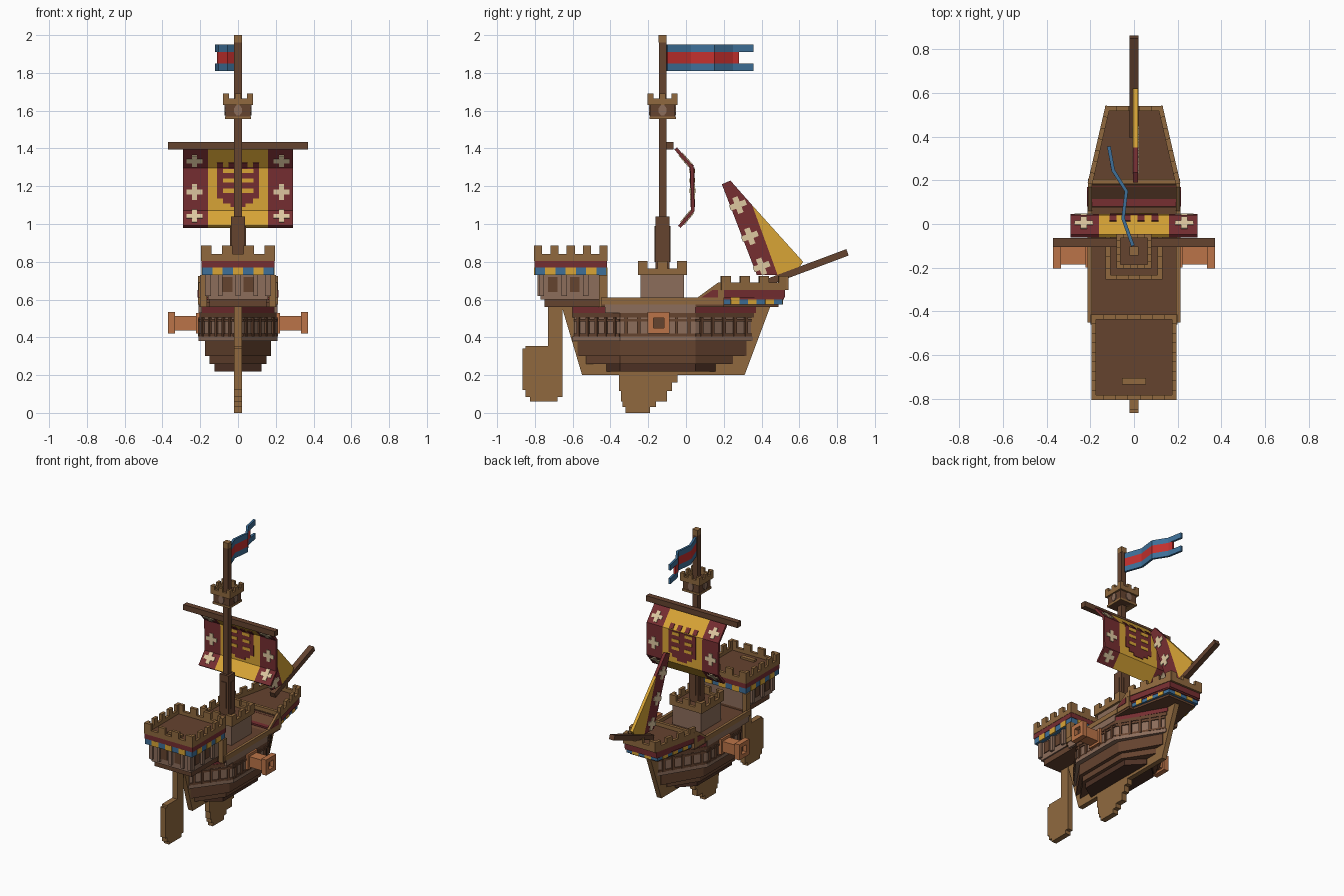
import bpy, bmesh, math
from mathutils import Vector

if "Cube" in bpy.data.objects:
    bpy.data.objects.remove(bpy.data.objects["Cube"])


def material(name, code):
    rgb = [int(code[i:i + 2], 16) / 255 for i in (0, 2, 4)]
    lin = [c / 12.92 if c < 0.04 else ((c + 0.055) / 1.055) ** 2.4 for c in rgb] + [1]
    m = bpy.data.materials.new(name)
    m.use_nodes = True
    m.diffuse_color = lin
    m.node_tree.nodes["Principled BSDF"].inputs["Base Color"].default_value = lin
    return m


COLOURS = {n: material(n.replace("_", " "), c) for n, c in dict(
    tan_wood="90693F", dark_wood="65432F", pale_wood="8C6D5B", maroon="762E31", gold="D9A536",
    blue="3E7099", bright_red="C4302E", cream="DEC8A0", copper="BB7448", shadow_wood="4C3024").items()}
AXES = {"x": lambda a, b, h: (h, a, b), "y": lambda a, b, h: (a, h, b), "z": lambda a, b, h: (a, b, h)}


def make(name, pieces):
    """Join extruded outlines (outline, axis, start, end, colour) into one object."""
    bm, slots = bmesh.new(), []
    for poly, axis, lo, hi, colour in pieces:
        if colour not in slots:
            slots.append(colour)
        rings = [[bm.verts.new(AXES[axis](a, b, h)) for a, b in poly] for h in (lo, hi)]
        n = len(poly)
        faces = [bm.faces.new(r) for r in rings]
        faces += [bm.faces.new((rings[0][i], rings[0][(i + 1) % n], rings[1][(i + 1) % n], rings[1][i]))
                  for i in range(n)]
        for f in faces:
            f.material_index = slots.index(colour)
    bmesh.ops.recalc_face_normals(bm, faces=bm.faces)
    mesh = bpy.data.meshes.new(name)
    bm.to_mesh(mesh)
    bm.free()
    for s in slots:
        mesh.materials.append(COLOURS[s])
    obj = bpy.data.objects.new(name, mesh)
    bpy.context.collection.objects.link(obj)
    return obj


def rect(a0, a1, b0, b1):
    return [(a0, b0), (a1, b0), (a1, b1), (a0, b1)]


def box(x0, x1, y0, y1, z0, z1, colour):
    return (rect(x0, x1, y0, y1), "z", z0, z1, colour)


def along(p, q, n=1, t=0.02, step=1, fill=1, start=0, ext=0):
    """Thin rectangles spaced along the line from p to q."""
    p, q = Vector(p), Vector(q)
    d = (q - p).normalized()
    p, q = p - d * ext, q + d * ext
    side = Vector((-d.y, d.x)) * t / 2
    out = []
    for i in range(start, n, step):
        a = p.lerp(q, (i + 0.5 - fill / 2) / n)
        b = p.lerp(q, (i + 0.5 + fill / 2) / n)
        out.append([a + side, b + side, b - side, a - side])
    return out


def edges(loop):
    return list(zip(loop, loop[1:] + loop[:1]))


def battlement(loop, counts, z0, z1, z2, t):
    """Rim wall around a loop with raised teeth."""
    out = []
    for (p, q), n in zip(edges(loop), counts):
        out += [(r, "z", z0, z1, "tan_wood") for r in along(p, q, 1, t, ext=t / 2)]
        if n:
            out += [(r, "z", z1, z2, "tan_wood") for r in along(p, q, n, t, step=2, ext=t / 2)]
    return out


def chequer(loop, counts, z0, z1):
    out = [(loop, "z", z0, z1, "blue")]
    for (p, q), n in zip(edges(loop), counts):
        out += [(r, "z", z0, z1, "gold") for r in along(p, q, n, 0.008, step=2, start=1)]
    return out


def thicken(path, t):
    path = [Vector(p) for p in path]
    a, b = [], []
    for i, p in enumerate(path):
        d = (path[min(i + 1, len(path) - 1)] - path[max(i - 1, 0)]).normalized()
        side = Vector((-d.y, d.x)) * t / 2
        a.append(p + side)
        b.append(p - side)
    return a + b[::-1]


# Hull: stacked six-sided tiers pointed at both ends
def hexa(w, aft, fore, tip=0.02):
    return [(tip, aft), (w, -0.35), (w, 0.05), (tip, fore), (-tip, fore), (-w, 0.05), (-w, -0.35), (-tip, aft)]


tiers = [(0.125, -0.42, 0.155, 0.22, 0.26, "shadow_wood"), (0.15, -0.53, 0.25, 0.26, 0.30, "dark_wood"),
         (0.175, -0.575, 0.32, 0.30, 0.38, "dark_wood"), (0.21, -0.60, 0.355, 0.38, 0.405, "pale_wood"),
         (0.2, -0.59, 0.345, 0.405, 0.505, "pale_wood"), (0.205, -0.6, 0.36, 0.505, 0.53, "dark_wood"),
         (0.2, -0.6, 0.37, 0.53, 0.565, "maroon")]
make("hull", [(hexa(w, a, f), "z", lo, hi, c) for w, a, f, lo, hi, c in tiers])

ribs = []
loop = hexa(0.2, -0.59, 0.345)
for (p, q), n in zip(edges(loop), (5, 6, 5, 0, 5, 6, 5, 0)):
    if n:
        ribs += [(r, "z", 0.405, 0.505, "dark_wood") for r in along(p, q, n, 0.024, fill=0.25)]
        ribs += [(r, "z", z, z + 0.014, "dark_wood") for z in (0.405, 0.484) for r in along(p, q, 1, 0.014)]
make("hull_ribs", ribs)

# Keel, centre fin and rudder
make("keel", [([(-0.66, 0.57), (-0.55, 0.2), (0.31, 0.2), (0.46, 0.6), (0.3, 0.6), (0.25, 0.3), (-0.5, 0.3),
                (-0.55, 0.57)], "x", -0.018, 0.018, "tan_wood")])
make("centre_fin", [(rect(a, b, lo, 0.22), "x", -0.02, 0.02, "tan_wood") for a, b, lo in
                    ((-0.355, -0.045, 0.16), (-0.355, -0.075, 0.115), (-0.345, -0.1, 0.06),
                     (-0.335, -0.16, 0.03), (-0.32, -0.19, 0))])
make("rudder", [(rect(a, b, lo, hi), "x", -0.02, 0.02, "tan_wood") for a, b, lo, hi in
                ((-0.73, -0.655, 0.3, 0.57), (-0.865, -0.655, 0.12, 0.34), (-0.85, -0.655, 0.085, 0.355),
                 (-0.825, -0.68, 0.06, 0.2))])

# Main deck with side rails and ramp
deck = [box(-0.205, 0.205, -0.45, 0.2, 0.56, 0.585, "dark_wood"),
        ([(0.05, 0.57), (0.18, 0.655), (0.2, 0.655), (0.2, 0.57)], "x", -0.195, 0.195, "dark_wood")]
for s in (-1, 1):
    deck += [box(s * 0.192, s * 0.212, -0.45, 0.08, 0.575, 0.61, "tan_wood"),
             box(s * 0.19, s * 0.208, -0.43, 0.05, 0.53, 0.575, "pale_wood"),
             ([(0.06, 0.575), (0.06, 0.61), (0.17, 0.69), (0.2, 0.69), (0.2, 0.575)], "x", s * 0.192, s * 0.21,
              "tan_wood"),
             box(s * 0.165, s * 0.2, -0.46, -0.415, 0.56, 0.73, "tan_wood")]
make("main_deck", deck)


# Forecastle
def bow(w0, y0, w1, y1):
    return [(-w0, y0), (w0, y0), (w1, y1), (-w1, y1)]


fore = chequer(bow(0.205, 0.1, 0.125, 0.51), (0, 9, 5, 9), 0.575, 0.61)
fore += [(bow(0.21, 0.08, 0.13, 0.52), "z", 0.6, 0.612, "maroon"),
         (bow(0.21, 0.17, 0.13, 0.525), "z", 0.61, 0.65, "maroon"),
         (bow(0.205, 0.18, 0.125, 0.53), "z", 0.65, 0.662, "dark_wood"),
         (bow(0.19, 0.12, 0.11, 0.49), "z", 0.56, 0.58, "dark_wood")]
fore += [([(0.08, 0.61), (0.17, 0.61), (0.17, 0.65), (0.14, 0.65)], "x", s * 0.2, s * 0.214, "maroon")
         for s in (-1, 1)]
fore += battlement(bow(0.199, 0.195, 0.122, 0.529), (0, 7, 5, 7), 0.65, 0.69, 0.725, 0.022)
make("forecastle", fore)

# Stern castle
stern = [box(-0.15, 0.15, -0.75, -0.44, 0.56, 0.6, "dark_wood"),
         box(-0.16, 0.16, -0.77, -0.44, 0.6, 0.64, "pale_wood"),
         box(-0.16, 0.16, -0.77, -0.44, 0.64, 0.73, "pale_wood")]
for x in (-0.155, -0.095, 0, 0.095, 0.155):
    stern.append(box(x - 0.012, x + 0.012, -0.785, -0.75, 0.62, 0.73, "pale_wood"))
for x in (-0.06, 0.06):
    stern.append(box(x - 0.03, x + 0.03, -0.776, -0.76, 0.64, 0.72, "dark_wood"))
for s in (-1, 1):
    for y in (-0.705, -0.59):
        stern.append(box(s * 0.15, s * 0.166, y - 0.025, y + 0.025, 0.64, 0.72, "dark_wood"))
    for y in (-0.765, -0.645, -0.53):
        stern.append(box(s * 0.15, s * 0.175, y - 0.014, y + 0.014, 0.62, 0.73, "pale_wood"))
base = rect(-0.19, 0.19, -0.8, -0.42)
stern += chequer(base, (7, 7, 7, 7), 0.73, 0.77)
stern += [(rect(-0.193, 0.193, -0.803, -0.417), "z", 0.77, 0.805, "maroon"),
          box(-0.18, 0.18, -0.79, -0.43, 0.8, 0.815, "dark_wood"),
          box(-0.055, 0.055, -0.735, -0.705, 0.81, 0.83, "tan_wood")]
stern += battlement(rect(-0.184, 0.184, -0.794, -0.426), (7, 9, 7, 9), 0.805, 0.84, 0.885, 0.022)
make("stern_castle", stern)

# Deck house around the mast
house = [box(-0.115, 0.115, -0.24, -0.01, 0.58, 0.745, "pale_wood"),
         box(-0.118, 0.118, -0.243, -0.007, 0.735, 0.75, "dark_wood")]
house += battlement(rect(-0.119, 0.119, -0.244, -0.006), (5,) * 4, 0.73, 0.765, 0.805, 0.022)
make("deck_house", house)

# Mast, yard and lookout
MY = -0.124
mast = [box(-0.02, 0.02, MY - 0.02, MY + 0.02, 0.74, 1.96, "dark_wood"),
        box(-0.021, 0.021, MY - 0.021, MY + 0.021, 1.96, 2, "tan_wood"),
        box(-0.037, 0.037, MY - 0.037, MY + 0.037, 0.74, 1.04, "dark_wood")]
for w, d in ((0.018, 0.042), (0.042, 0.018)):
    mast.append(box(-w, w, MY - d, MY + d, 0.8, 0.99, "dark_wood"))
make("mast", mast)
make("yard", [box(-0.37, 0.37, -0.105, -0.065, 1.395, 1.435, "dark_wood")])
nest = [box(-0.066, 0.066, MY - 0.066, MY + 0.066, 1.555, 1.64, "dark_wood"),
        box(-0.07, 0.07, MY - 0.07, MY + 0.07, 1.555, 1.57, "tan_wood")]
nest += battlement(rect(-0.07, 0.07, MY - 0.07, MY + 0.07), (5,) * 4, 1.63, 1.665, 1.69, 0.018)
octagon = [(0.022 * math.cos(k * math.pi / 4 + 0.39), 1.602 + 0.03 * math.sin(k * math.pi / 4 + 0.39))
           for k in range(8)]
nest += [(octagon, "y", MY - 0.072, MY + 0.072, "pale_wood"),
         ([(a + MY, b) for a, b in octagon], "x", -0.072, 0.072, "pale_wood")]
make("lookout", nest)

# Main sail with crest and crosses
PROFILE = [(-0.055, 1.40), (0.032, 1.30), (0.036, 1.07), (-0.035, 0.985)]
body = thicken(PROFILE, 0.018)
sail = [(body, "x", -0.29, -0.16, "maroon"), (body, "x", -0.16, 0.16, "gold"), (body, "x", 0.16, 0.29, "maroon")]


def patch(x0, x1, z0, z1, t, colour):
    for a, b in zip(PROFILE, PROFILE[1:]):
        if b[1] <= (z0 + z1) / 2 <= a[1]:
            ends = [Vector(a).lerp(Vector(b), (a[1] - z) / (a[1] - b[1])) for z in (z1, z0)]
            sail.append((thicken(ends, t), "x", x0, x1, colour))


for x in (-0.23, 0.23):
    for z, h in ((1.34, 0.03), (1.17, 0.042), (1.035, 0.032)):
        patch(x - 0.042, x + 0.042, z - h / 3, z + h / 3, 0.026, "cream")
        patch(x - 0.014, x + 0.014, z - h, z + h, 0.027, "cream")
for w, lo, hi in ((0.11, 1.135, 1.3), (0.08, 1.11, 1.135), (0.04, 1.09, 1.11)):
    patch(-w, w, lo, hi, 0.025, "maroon")
for x in (-0.095, -0.033, 0.033, 0.095):
    patch(x - 0.016, x + 0.016, 1.3, 1.33, 0.025, "maroon")
for z in (1.27, 1.22, 1.165):
    for x in (-0.05, 0.052):
        patch(x - 0.03, x + 0.03, z, z + 0.022, 0.03, "gold")
make("main_sail", sail)


# Fore sail and bowsprit
def cross(cy, cz, r, ang):
    w, c, s = r / 3, math.cos(ang), math.sin(ang)
    arm = [(r, -w), (r, w), (w, w)]
    pts = []
    for k in range(4):
        pts += arm
        arm = [(-b, a) for a, b in arm]
    return [(cy + a * c - b * s, cz + a * s + b * c) for a, b in pts]


jib = [([(0.19, 1.21), (0.235, 1.23), (0.35, 1.1), (0.485, 0.73), (0.375, 0.73)], "x", -0.004, 0.018, "maroon"),
       ([(0.35, 1.1), (0.62, 0.8), (0.6, 0.77), (0.485, 0.73)], "x", -0.004, 0.018, "gold")]
jib += [(cross(y, z, 0.045, 0.36), "x", -0.008, 0.022, "cream") for y, z in ((0.275, 1.1), (0.338, 0.935), (0.4, 0.775))]
make("fore_sail", jib)
make("bowsprit", [(thicken([(0.4, 0.68), (0.855, 0.85)], 0.036), "x", -0.02, 0.02, "dark_wood")])

# Pennant
WAVE = [(-0.005, -0.1), (-0.05, 0.025), (-0.035, 0.15), (-0.095, 0.245)]
TIP = [(-0.115, 0.355)]
make("pennant", [(thicken(WAVE + TIP, 0.016), "z", 1.81, 1.85, "blue"),
                 (thicken(WAVE + TIP, 0.016), "z", 1.91, 1.95, "blue"),
                 (thicken(WAVE + [(-0.103, 0.28)], 0.016), "z", 1.85, 1.91, "bright_red")])

# Side cannons with hollow square muzzles
for side, s in (("left", 1), ("right", -1)):
    gun = [box(s * 0.19, s * 0.335, -0.185, -0.105, 0.435, 0.512, "copper"),
           box(s * 0.2, s * 0.222, -0.2, -0.09, 0.42, 0.53, "copper"),
           box(s * 0.33, s * 0.34, -0.175, -0.115, 0.445, 0.505, "dark_wood")]
    for p, q in edges(rect(-0.188, -0.102, 0.434, 0.518)):
        gun += [(r, "x", s * 0.333, s * 0.37, "copper") for r in along(p, q, 1, 0.03, ext=0.015)]
    make(side + "_cannon", gun)
